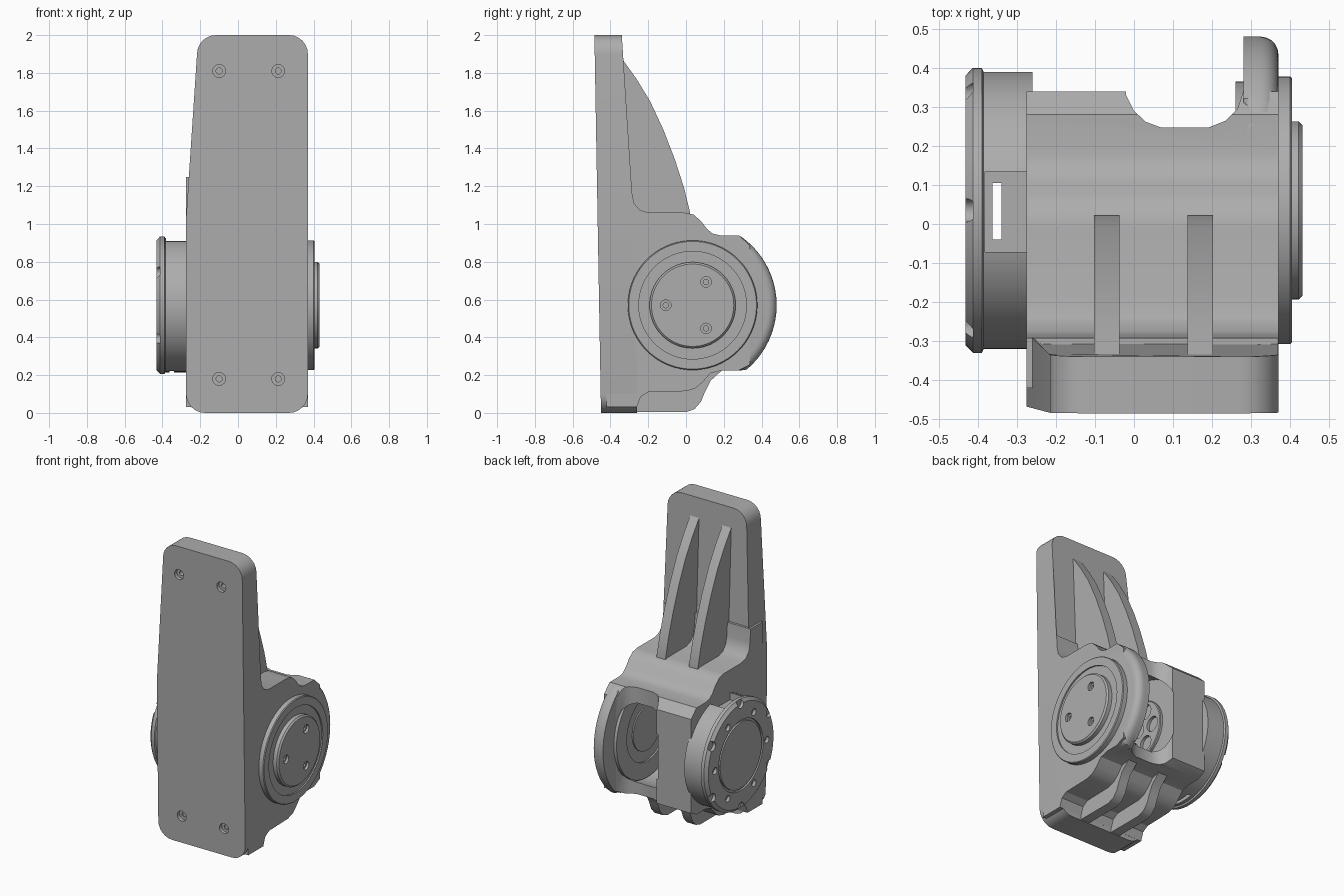
import bpy, bmesh
from math import sin, cos, pi, sqrt, radians
from mathutils import Vector

if "Cube" in bpy.data.objects:
    bpy.data.objects.remove(bpy.data.objects["Cube"])

AY, AZ = 0.035, 0.57          # joint axis, running along x
LEFT, RIGHT = -0.275, 0.37    # side faces of the bracket

grey = bpy.data.materials.new("cast_grey")
grey.use_nodes = True
grey.diffuse_color = (0.42, 0.42, 0.42, 1)
grey.node_tree.nodes["Principled BSDF"].inputs["Base Color"].default_value = (0.42, 0.42, 0.42, 1)


def finish(name, bm):
    bmesh.ops.recalc_face_normals(bm, faces=bm.faces)
    mesh = bpy.data.meshes.new(name)
    bm.to_mesh(mesh)
    bm.free()
    mesh.materials.append(grey)
    ob = bpy.data.objects.new(name, mesh)
    bpy.context.collection.objects.link(ob)
    return ob


def prism(name, pts, lo, hi, place, bevels=(0, 0)):
    """Extrude a 2D outline from lo to hi; bevel the rim at each end."""
    bm = bmesh.new()
    rims = [[bm.verts.new(place(a, b, t)) for a, b in pts] for t in (lo, hi)]
    caps = [bm.faces.new(r) for r in rims]
    n = len(pts)
    for i in range(n):
        j = (i + 1) % n
        bm.faces.new((rims[0][i], rims[0][j], rims[1][j], rims[1][i]))
    edges = [list(c.edges) for c in caps]
    for rim, width in zip(edges, bevels):
        if width:
            bmesh.ops.bevel(bm, geom=rim, offset=width, segments=5, profile=0.5, affect='EDGES')
    return finish(name, bm)


def side(y, z, x):
    return (x, y, z)


def plan(x, y, z):
    return (x, y, z)


def lathe(name, profile, cy=AY, cz=AZ, seg=72):
    """Turn (x, radius) points round an axis parallel to x."""
    bm = bmesh.new()
    rings = [[bm.verts.new((x, cy + r * cos(2 * pi * i / seg), cz + r * sin(2 * pi * i / seg)))
              for i in range(seg)] for x, r in profile]
    for a, b in zip(rings, rings[1:]):
        for i in range(seg):
            j = (i + 1) % seg
            bm.faces.new((a[i], a[j], b[j], b[i]))
    bm.faces.new(rings[0])
    bm.faces.new(rings[-1])
    return finish(name, bm)


def box(x0, x1, y0, y1, z0, z1):
    return prism("cutter", [(x0, y0), (x1, y0), (x1, y1), (x0, y1)], z0, z1, plan)


def cut(ob, cutters):
    for c in cutters:
        m = ob.modifiers.new("cut", 'BOOLEAN')
        m.operation, m.solver, m.object = 'DIFFERENCE', 'EXACT', c
        bpy.context.view_layer.objects.active = ob
        bpy.ops.object.modifier_apply(modifier=m.name)
        bpy.data.objects.remove(c)


def polar(r, deg):
    return AY + r * cos(radians(deg)), AZ + r * sin(radians(deg))


# Mounting plate: tapered outline with round corners and sloping faces
def corner(x, z, sx, sz, r=0.1):
    start = {(1, 1): 0, (-1, 1): 90, (-1, -1): 180, (1, -1): 270}[(sx, sz)]
    return [(x - sx * r + r * cos(radians(start + 15 * k)),
             z - sz * r + r * sin(radians(start + 15 * k))) for k in range(7)]


outline = (corner(RIGHT, 2, 1, 1) + corner(-0.217, 2, -1, 1)
           + [(LEFT, 1.03)] + corner(LEFT, 0, -1, -1) + corner(RIGHT, 0, 1, -1) + [(RIGHT, 1.03)])


def plate_place(x, z, t):
    return (x, -0.45 - 0.0175 * z if t == 0 else min(-0.26, -0.34 + (2 - z) * 0.065), z)


plate = prism("mounting_plate", outline, 0, 1, plate_place)
screws = []
for x in (-0.1, 0.213):
    for z in (1.81, 0.18):
        for r, depth in ((0.034, 0.025), (0.016, 0.07)):
            y0 = -0.45 - 0.0175 * z
            pts = [(x + r * cos(pi * k / 8), z + r * sin(pi * k / 8)) for k in range(16)]
            screws.append(prism("cutter", pts, y0 - 0.05, y0 + depth, lambda a, b, t: (a, t, b)))
cut(plate, screws)

# Bracket body: side profile with fillets, cleared for the joint
profile = [(-0.42, 0.03), (-0.26, 0.03), (-0.24, 0.085), (-0.2, 0.11), (0.0, 0.115),
           (0.05, 0.13), (0.09, 0.165), (0.13, 0.21), (0.19, 0.225), (0.28, 0.225),
           (0.34, 0.255), (0.34, 0.885), (0.28, 0.94), (0.18, 0.94), (0.14, 0.95),
           (0.11, 0.975), (0.08, 1.015), (0.04, 1.05), (-0.01, 1.06), (-0.2, 1.06),
           (-0.245, 1.075), (-0.275, 1.11), (-0.285, 1.16), (-0.292, 1.25), (-0.42, 1.25)]
body = prism("bracket_body", profile, LEFT, RIGHT, side)
slot = [(-0.03, 0.5), (-0.02, 0.33), (0, 0.29), (0.03, 0.262), (0.07, 0.247), (0.19, 0.247),
        (0.235, 0.265), (0.265, 0.295), (0.28, 0.34), (0.29, 0.5)]
cut(body, [prism("cutter", slot, 0, 1.3, plan), lathe("cutter", [(-0.03, 0.34), (0.29, 0.34)])])

# Two joint arms: round, flattened above and below
arm_outline = []
for k in range(72):
    y, z = polar(0.445, 5 * k)
    arm_outline.append((max(y, -0.3), min(max(z, 0.225), 0.94)))
arm_outline = [p for i, p in enumerate(arm_outline) if p != arm_outline[i - 1]]
housing = prism("motor_housing_arm", arm_outline, LEFT, -0.02, side, (0.05, 0.015))
prism("bearing_arm", arm_outline, 0.28, RIGHT, side, (0.03, 0.045))

# Stiffening ribs above and below the body
upper = [(-0.36, 1.87), (-0.335, 1.87), (-0.26, 1.765), (-0.19, 1.65), (-0.12, 1.5),
         (-0.06, 1.345), (-0.01, 1.19), (0.022, 1.06), (0.02, 1.0), (-0.36, 1.0)]
lower = [(-0.36, 0.004), (0.0, 0.004), (0.045, 0.02), (0.08, 0.06), (0.1, 0.11),
         (0.13, 0.17), (0.19, 0.225), (0.12, 0.225), (0.0, 0.16), (-0.36, 0.16)]
for tag, x in (("left", 0.17), ("right", -0.07)):
    for part, pts in (("upper", upper), ("lower", lower)):
        prism(f"{part}_rib_{tag}", pts, x - 0.033, x + 0.033, side)

# Output hub seen on the inner side of the housing
cut(housing, [lathe("cutter", [(-0.08, 0.215), (0.0, 0.215)])])
hub = lathe("output_hub", [(-0.1, 0.2), (-0.015, 0.2), (-0.01, 0.195)])
windows = [lathe("cutter", [(-0.06, 0.05), (0.05, 0.05)], *polar(0.125, 60 * k), 20) for k in range(6)]
windows.append(lathe("cutter", [(-0.06, 0.045), (0.05, 0.045)], seg=24))
cut(hub, windows)
cut(housing, [lathe("cutter", [(-0.06, 0.014), (0.0, 0.014)], *polar(0.32, 45 + 90 * k), 12)
              for k in range(4)])

# Motor with rim notches, face screws, and a cable opening
motor = lathe("motor", [(-0.26, 0.355), (-0.385, 0.355), (-0.39, 0.365), (-0.413, 0.365),
                        (-0.432, 0.345), (-0.432, 0.235), (-0.42, 0.235), (-0.42, 0.22),
                        (-0.432, 0.22)])
holes = [lathe("cutter", [(-0.5, 0.03), (-0.412, 0.03)], *polar(0.345, 30 + 60 * k), 16) for k in range(6)]
holes += [lathe("cutter", [(-0.5, 0.022), (-0.412, 0.022)], *polar(0.275, 60 * k), 16) for k in range(6)]
holes += [box(-0.382, -0.2, -0.072, 0.135, 0.86, 1), box(-0.363, -0.34, -0.04, 0.105, -0.1, 1)]
cut(motor, holes)

# Bearing seat, ring and screwed cap on the other side
lathe("inner_bearing_seat", [(0.3, 0.33), (0.26, 0.33), (0.26, 0.22), (0.27, 0.22), (0.27, 0.15),
                             (0.262, 0.15)])
lathe("bearing_ring", [(0.35, 0.343), (0.4, 0.343), (0.405, 0.338), (0.405, 0.285),
                       (0.396, 0.285), (0.396, 0.1)])
cap = lathe("bearing_cap", [(0.38, 0.228), (0.422, 0.228), (0.432, 0.218)])
cut(cap, [lathe("cutter", [(x, r), (0.5, r)], *polar(0.142, 60 + 120 * k), 16)
          for k in range(3) for x, r in ((0.415, 0.028), (0.39, 0.014))])

# Smooth shading with crisp edges
bpy.ops.object.select_all(action='DESELECT')
for ob in bpy.context.scene.objects:
    if ob.type == 'MESH':
        ob.select_set(True)
        bpy.context.view_layer.objects.active = ob
bpy.ops.object.shade_smooth_by_angle(angle=radians(30))
